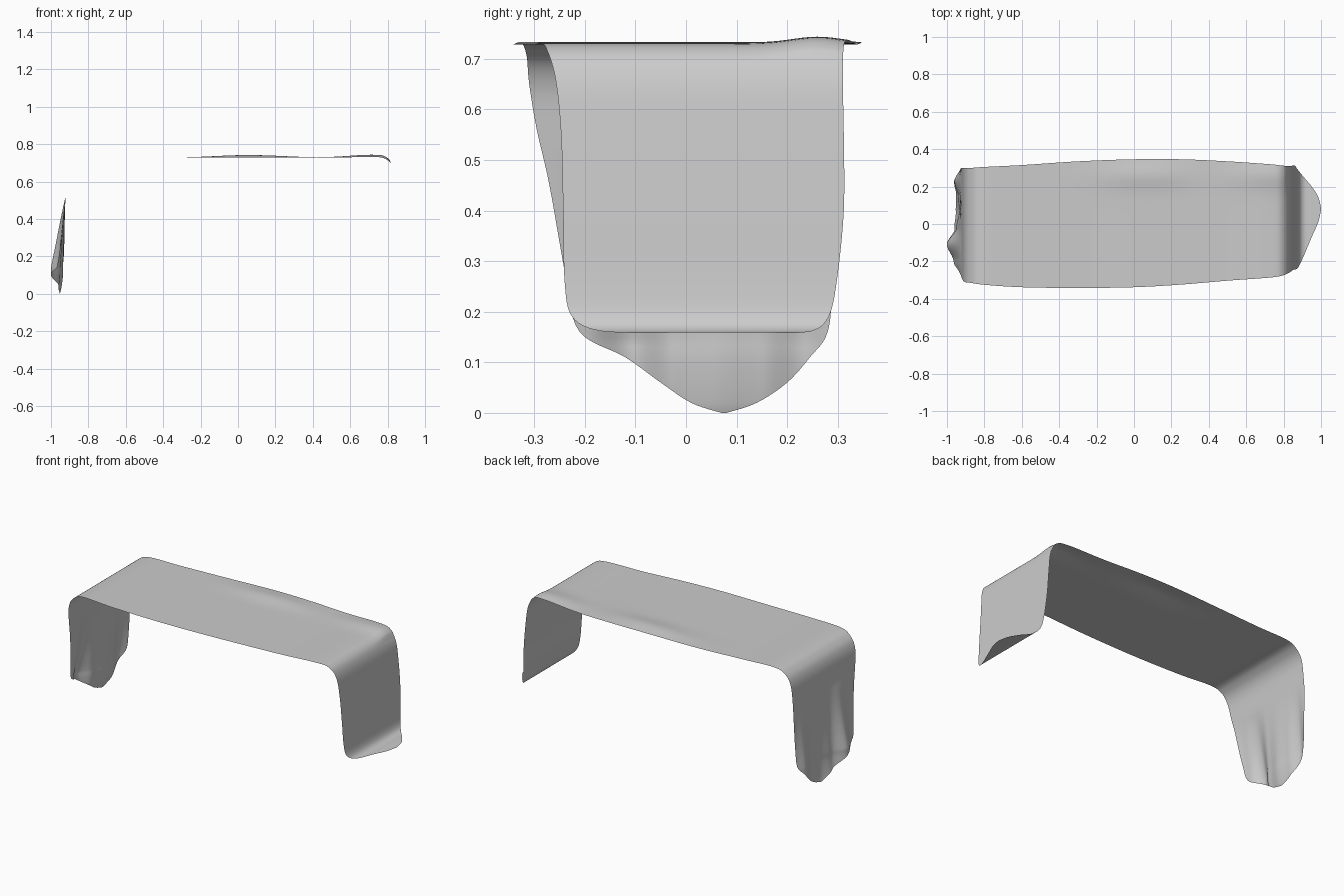
import bpy, bmesh, math

# Stations along the runner, left tip to right tip: x, z, front edge y, back edge y
STATIONS = [
    (-0.948, 0.000, 0.07, 0.08), (-0.942, 0.020, 0.01, 0.14), (-0.935, 0.060, -0.05, 0.20),
    (-0.930, 0.110, -0.12, 0.245), (-0.930, 0.160, -0.21, 0.28), (-0.928, 0.26, -0.236, 0.29),
    (-0.925, 0.45, -0.27, 0.30), (-0.918, 0.56, -0.295, 0.30), (-0.905, 0.65, -0.31, 0.30),
    (-0.870, 0.705, -0.315, 0.30), (-0.800, 0.732, -0.325, 0.305), (-0.60, 0.730, -0.338, 0.315),
    (-0.30, 0.728, -0.342, 0.335), (0.0, 0.730, -0.338, 0.346), (0.25, 0.730, -0.324, 0.346),
    (0.50, 0.728, -0.303, 0.335), (0.72, 0.732, -0.287, 0.32), (0.795, 0.718, -0.275, 0.312),
    (0.833, 0.66, -0.258, 0.31), (0.848, 0.55, -0.247, 0.312), (0.860, 0.40, -0.243, 0.312),
    (0.870, 0.26, -0.240, 0.298), (0.882, 0.190, -0.225, 0.282), (0.908, 0.162, -0.17, 0.25),
    (0.950, 0.160, -0.07, 0.20), (0.985, 0.159, 0.01, 0.145), (1.0, 0.159, 0.075, 0.085),
]
# Fold depth across the left drop: y, x offset
FOLDS = [(-0.32, 0), (-0.2, -0.035), (-0.11, -0.070), (-0.02, -0.02), (0.07, -0.005),
         (0.15, -0.01), (0.23, -0.03), (0.30, 0)]
STEPS, COLS = 6, 40


def spline(p0, p1, p2, p3, t):
    return [0.5 * (2 * b + (c - a) * t + (2 * a - 5 * b + 4 * c - d) * t * t
                   + (3 * b - a - 3 * c + d) * t ** 3) for a, b, c, d in zip(p0, p1, p2, p3)]


def fold(y):
    for (a, u), (b, v) in zip(FOLDS, FOLDS[1:]):
        if a <= y <= b:
            t = (y - a) / (b - a)
            return u + (v - u) * t * t * (3 - 2 * t)
    return 0


# Smoothly interpolated cross-sections
n = len(STATIONS)
rows = []
for i in range(n - 1):
    ctrl = [STATIONS[min(max(i + k, 0), n - 1)] for k in (-1, 0, 1, 2)]
    rows += [spline(*ctrl, s / STEPS) for s in range(STEPS)]
rows.append(STATIONS[-1])

# Draped cloth sheet with folds on the left and a soft ripple on top
bm = bmesh.new()
grid = []
for x, z, lo, hi in rows:
    line = []
    for j in range(COLS + 1):
        y = lo + (hi - lo) * j / COLS
        px, pz = x, z
        if x < -0.85:
            px += fold(y) * min(max((0.52 - z) / 0.38, 0), 1)
        if z > 0.7:
            pz += 0.012 * math.exp(-((y - 0.26) / 0.07) ** 2) * math.exp(-((abs(x - 0.4) - 0.35) / 0.25) ** 2)
        line.append(bm.verts.new((px, y, max(pz, 0))))
    grid.append(line)
for a, b in zip(grid, grid[1:]):
    for j in range(COLS):
        bm.faces.new((a[j], b[j], b[j + 1], a[j + 1])).smooth = True
bm.normal_update()

mesh = bpy.data.meshes.new("table_runner_cloth")
bm.to_mesh(mesh)
bm.free()
runner = bpy.data.objects.new("table_runner_cloth", mesh)
bpy.context.collection.objects.link(runner)
